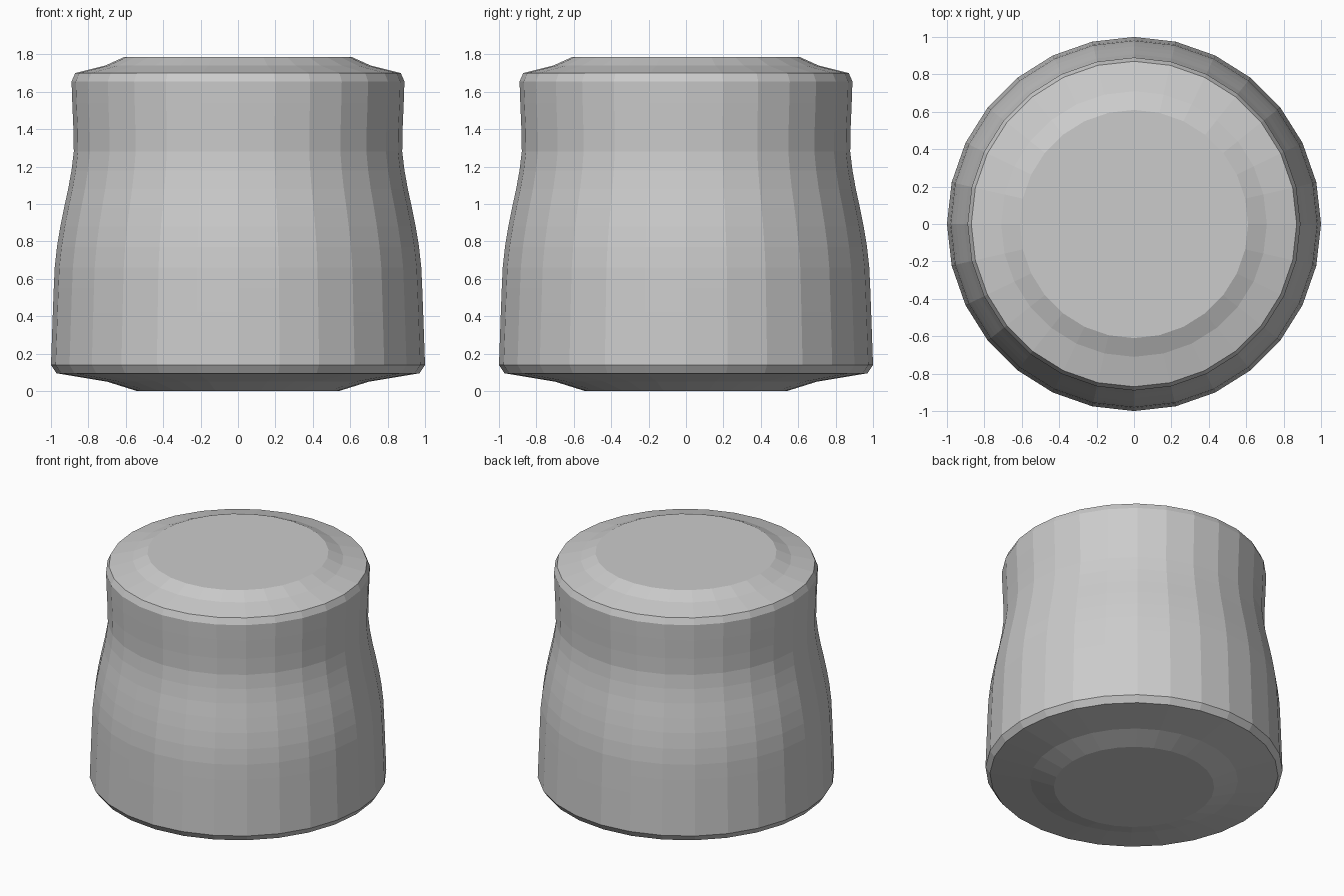
import bpy, bmesh, math

if "Cube" in bpy.data.objects:
    bpy.data.objects.remove(bpy.data.objects["Cube"])

SIDES = 28
# half profile from the base up: (radius, height)
PROFILE = [
    (0.54, 0.00), (0.70, 0.05), (0.97, 0.095), (1.00, 0.14),
    (0.995, 0.28), (0.99, 0.42), (0.985, 0.55), (0.98, 0.66),
    (0.968, 0.77), (0.95, 0.88), (0.93, 0.98), (0.908, 1.08),
    (0.89, 1.18), (0.878, 1.28), (0.88, 1.40), (0.886, 1.54),
    (0.89, 1.655), (0.87, 1.70), (0.71, 1.74), (0.61, 1.785),
]

grey = bpy.data.materials.new("plain grey")
grey.diffuse_color = (0.6, 0.6, 0.6, 1.0)
grey.use_nodes = True
grey.node_tree.nodes["Principled BSDF"].inputs["Base Color"].default_value = grey.diffuse_color

# turned body: one ring per profile point, bridged and capped
bm = bmesh.new()
rings = []
for r, z in PROFILE:
    rings.append([bm.verts.new((r * math.cos(2 * math.pi * i / SIDES),
                                r * math.sin(2 * math.pi * i / SIDES), z))
                  for i in range(SIDES)])
for low, high in zip(rings, rings[1:]):
    for i in range(SIDES):
        j = (i + 1) % SIDES
        bm.faces.new((low[i], low[j], high[j], high[i]))
bm.faces.new(list(reversed(rings[0])))
bm.faces.new(rings[-1])
bmesh.ops.recalc_face_normals(bm, faces=bm.faces)

mesh = bpy.data.meshes.new("turned_body")
bm.to_mesh(mesh)
bm.free()
mesh.materials.append(grey)
body = bpy.data.objects.new("turned_body", mesh)
bpy.context.collection.objects.link(body)
